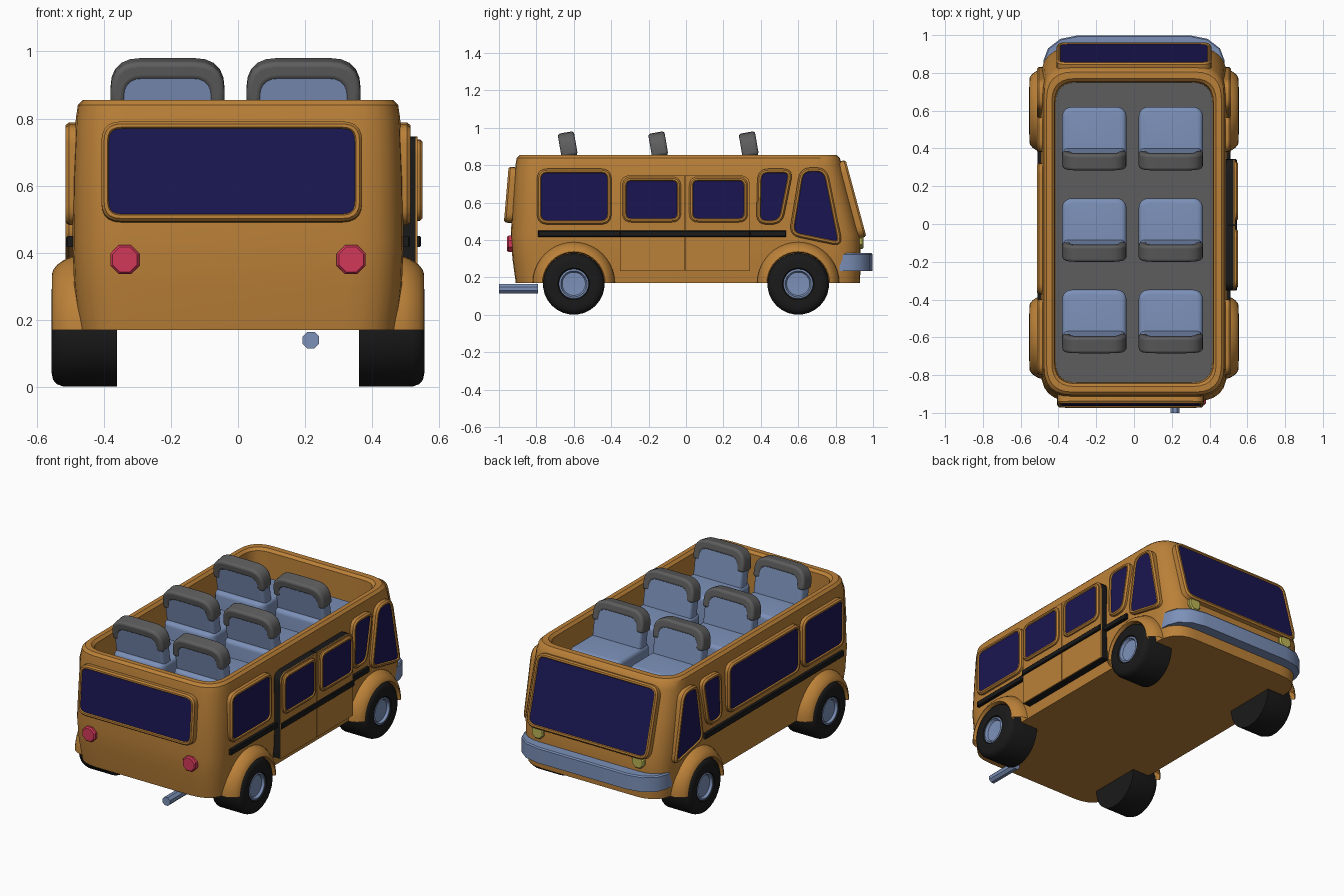
import bpy, bmesh, math
from mathutils import Vector, Matrix

if "Cube" in bpy.data.objects:
    bpy.data.objects.remove(bpy.data.objects["Cube"])

def mat(name, r, g, b):
    m = bpy.data.materials.new(name)
    m.diffuse_color = (r, g, b, 1)
    m.use_nodes = True
    m.node_tree.nodes["Principled BSDF"].inputs["Base Color"].default_value = m.diffuse_color
    return m

ORANGE = mat("orange", .50, .22, .04)
GLASS = mat("glass", .010, .008, .085)
BLUE = mat("blue", .20, .28, .48)
GREY = mat("grey", .11, .11, .11)
BLACK = mat("black", .01, .01, .01)
RED = mat("red", .65, .04, .10)
YELLOW = mat("yellow", .50, .46, .09)

def finish(name, bm, mats, smooth=35, fix=True):
    if fix:
        bmesh.ops.recalc_face_normals(bm, faces=bm.faces[:])
    me = bpy.data.meshes.new(name)
    bm.to_mesh(me)
    bm.free()
    ob = bpy.data.objects.new(name, me)
    bpy.context.collection.objects.link(ob)
    for m in mats:
        me.materials.append(m)
    if smooth:
        bpy.ops.object.select_all(action='DESELECT')
        ob.select_set(True)
        bpy.context.view_layer.objects.active = ob
        bpy.ops.object.shade_smooth_by_angle(angle=math.radians(smooth))
    return ob

def rounded(pts, r=0.0, n=5):
    """Round polygon corners; a point may carry its own radius as third value."""
    out = []
    for i, p in enumerate(pts):
        c = Vector(p[:2])
        rad = p[2] if len(p) > 2 else r
        if rad == 0:
            out.append(c)
            continue
        a = (Vector(pts[i - 1][:2]) - c).normalized() * rad + c
        b = (Vector(pts[(i + 1) % len(pts)][:2]) - c).normalized() * rad + c
        for k in range(n + 1):
            t = k / n
            out.append(a * (1 - t) ** 2 + c * 2 * t * (1 - t) + b * t * t)
    return out

def rect(u0, u1, v0, v1):
    return [(u0, v0), (u1, v0), (u1, v1), (u0, v1)]

def panel(name, pts, place, out, steps, mats, smooth=35):
    """Polygon placed in space, then raised by (inset, depth) steps; last cap takes last material."""
    bm = bmesh.new()
    vs = [bm.verts.new(place(*p)) for p in pts]
    f = bm.faces.new(vs)
    f.normal_update()
    if f.normal.dot(Vector(out)) < 0:
        f.normal_flip()
    base = [bm.verts.new(v.co) for v in vs]
    bm.faces.new(base)
    for inset, depth in steps:
        bmesh.ops.inset_individual(bm, faces=[f], thickness=max(inset, 1e-5),
                                   depth=depth, use_even_offset=True)
    f.material_index = len(mats) - 1
    bmesh.ops.remove_doubles(bm, verts=bm.verts[:], dist=5e-6)
    return finish(name, bm, mats, smooth)

def side(x):
    return lambda u, v: (x, u, v)

def lathe(name, prof, c, mats, seg=28, sweep=2 * math.pi, smooth=35, axis='X'):
    """Revolve (along, radius) profile about an axis through c."""
    bm = bmesh.new()
    full = sweep > 6.28
    rings = []
    for i in range(seg if full else seg + 1):
        a = sweep * i / seg + (math.pi / seg if full else 0)
        q, z = math.cos(a), math.sin(a)
        rings.append([bm.verts.new((c[0] + h, c[1] + r * q, c[2] + r * z) if axis == 'X'
                      else (c[0] + r * q, c[1] + h, c[2] + r * z)) for h, r in prof])
    for i in range(seg):
        A, B = rings[i], rings[(i + 1) % len(rings)]
        for j in range(len(prof) - 1):
            bm.faces.new((A[j], A[j + 1], B[j + 1], B[j]))
    if full:
        bm.faces.new([r[0] for r in rings])
        bm.faces.new([r[-1] for r in rings])
    return finish(name, bm, mats, smooth)

# Open-topped body shell: lofted rounded rectangles, outside then inside
levels = [(.17, .475, -.91, .93, .16), (.30, .488, -.928, .935, .16), (.43, .493, -.937, .932, .16),
          (.62, .491, -.925, .882, .16), (.80, .483, -.912, .835, .15), (.84, .477, -.905, .822, .15),
          (.855, .462, -.89, .805, .14), (.855, .435, -.86, .77, .12), (.84, .42, -.845, .755, .11),
          (.53, .415, -.84, .75, .11)]
bm = bmesh.new()
rings = []
for z, hx, y0, y1, r in levels:
    rings.append([bm.verts.new((p.x, p.y, z)) for p in rounded(rect(-hx, hx, y0, y1), r, 6)])
for A, B in zip(rings, rings[1:]):
    for i in range(len(A)):
        j = (i + 1) % len(A)
        bm.faces.new((A[i], A[j], B[j], B[i]))
bm.faces.new(rings[0])
bm.faces.new(rings[-1]).material_index = 1
finish("body_shell", bm, [ORANGE, GREY])

# Framed windows
FRAME = [(0, .042), (.008, .010), (.010, 0), (.004, -.007)]
rear_win = rounded(rect(-.797, -.398, .483, .782), .06)
long_win = rounded(rect(-.372, .322, .483, .782), .06)
vent_win = rounded([(.375, .483), (.515, .483), (.575, .782), (.383, .782)], .06)
tri_win = rounded([(.55, .425), (.84, .365), (.755, .788), (.61, .788)], .06)
for s, label in ((1, "right"), (-1, "left")):
    shapes = [("rear_window", rear_win), ("vent_window", vent_win), ("corner_window", tri_win)]
    if s < 0:
        shapes.append(("long_window", long_win))
    for n, pts in shapes:
        panel(label + "_" + n, pts, side(s * .462), (s, 0, 0), FRAME, [ORANGE, GLASS])
panel("windshield", rounded(rect(-.41, .41, .405, .815), .06),
      lambda u, v: (u, .91 - .27 * (v - .42), v), (0, 1, .27), FRAME, [ORANGE, GLASS])
panel("back_window", rounded(rect(-.407, .37, .49, .788), .06),
      lambda u, v: (u, -.921 + .085 * (v - .5), v), (0, -1, 0), FRAME, [ORANGE, GLASS])

# Double door on the right side: black slab, orange skin, windows
for n, d in (("rear", -1), ("front", 1)):
    o = -.005
    outline = rounded([(o + d * .003, .235), (o + d * .348, .235),
                       (o + d * .348, .747, .06), (o + d * .003, .747)])
    panel(n + "_door_edge", outline, side(.45), (1, 0, 0), [(0, .078)], [BLACK])
    panel(n + "_door_skin", outline, side(.528), (1, 0, 0), [(0, .006)], [ORANGE])
    a, b = sorted((o + d * .022, o + d * .335))
    panel(n + "_door_window", rounded(rect(a, b, .495, .738), .05), side(.515), (1, 0, 0),
          [(0, .027), (.008, .008), (.009, 0), (.004, -.006)], [ORANGE, GLASS])

# Black side stripes
for n, s, x, y0, y1 in (("rear", 1, .512, -.79, -.35), ("door", 1, .545, -.353, .343),
                        ("front", 1, .512, .34, .535), ("left", -1, .512, -.79, .535)):
    panel(n + "_stripe", rect(y0, y1, .417, .45), side(s * .47), (s, 0, 0),
          [(0, x - .474), (.004, .004)], [BLACK])

# Wheels, hubs and arches
for sx in (1, -1):
    for y in (-.6, .6):
        tyre = [(.36, .165), (.52, .165), (.54, .158), (.551, .145), (.555, .125),
                (.553, .085), (.545, .078), (.525, .074)]
        lathe("tyre", [(sx * h, r) for h, r in tyre], (0, y, .166), [BLACK])
        hub = [(.45, .079), (.548, .079), (.55, .070), (.536, .062), (.534, .02)]
        lathe("wheel_hub", [(sx * h, r) for h, r in hub], (0, y, .166), [BLUE])
        arch = [(.44, .162), (.545, .162), (.554, .168), (.550, .180), (.538, .195),
                (.520, .208), (.496, .219), (.44, .221), (.44, .162)]
        lathe("wheel_arch", [(sx * h, r) for h, r in arch], (0, y, .17), [ORANGE],
              seg=20, sweep=math.pi)

# Bumper, lights and exhaust
half = [(.48, .82), (.478, .87), (.455, .93), (.39, .98), (.30, .998)]
panel("bumper", half + [(-x, y) for x, y in reversed(half)],
      lambda u, v: (u, v, .235), (0, 0, 1), [(0, .087), (.006, .008)], [BLUE])
for s in (1, -1):
    lathe("tail_light", [(.06, .047), (.008, .047), (0, .040)], (s * .337, -.957, .38), [RED],
          seg=8, smooth=0, axis='Y')
    lathe("headlight", [(-.06, .043), (-.008, .043), (0, .036)], (s * .337, .950, .392), [YELLOW],
          seg=8, smooth=0, axis='Y')
lathe("exhaust_pipe", [(0, .018), (0, .027), (.21, .027)], (.217, -1.0, .14), [BLUE],
      seg=8, smooth=0, axis='Y')

# Six seats: cushion, tilted backrest and arched grey cover
def slab(name, pts, thick, m, loc, cut):
    ob = panel(name, pts, lambda u, v: (u, thick / 2, v), (0, -1, 0),
               [(0, cut), (cut, thick - 2 * cut), (0, 0)], [m])
    return ob

def soft_prism(name, pts, thick, m, loc, tilt, bev):
    ob = panel(name, pts, lambda u, v: (u, thick / 2, v), (0, -1, 0), [(0, thick)], [m], 40)
    b = ob.modifiers.new("soft", 'BEVEL')
    b.width, b.segments, b.limit_method, b.angle_limit = bev, 4, 'ANGLE', math.radians(50)
    ob.matrix_world = Matrix.Translation(loc) @ Matrix.Rotation(tilt, 4, 'X')

for x in (-.21, .195):
    for row in range(3):
        y = .346 - .484 * row
        soft_prism("seat_back", rounded([(-.162, -.30), (.162, -.30), (.162, .115, .07), (-.162, .115, .07)]),
                   .080, BLUE, (x, y, .85), .17, .02)
        cover = [(.125, 0), (.17, 0), (.17, .127, .09), (-.17, .127, .09), (-.17, 0), (-.125, 0),
                 (-.125, .072, .05), (.125, .072, .05)]
        soft_prism("seat_cover", rounded(cover), .088, GREY, (x, y, .85), .17, .015)
        bm = bmesh.new()
        bmesh.ops.create_cube(bm, size=1, matrix=Matrix.Translation((x, y + .109, .65)) @
                              Matrix.Diagonal((.34, .33, .24, 1)))
        up = [e for e in bm.edges if abs(e.verts[0].co.z - e.verts[1].co.z) > .1]
        bmesh.ops.bevel(bm, geom=up, offset=.05, segments=5, profile=.5, affect='EDGES')
        top = [e for e in bm.edges if all(v.co.z > .76 for v in e.verts)]
        bmesh.ops.bevel(bm, geom=top, offset=.025, segments=4, profile=.5, affect='EDGES')
        finish("seat_cushion", bm, [BLUE], 40)
